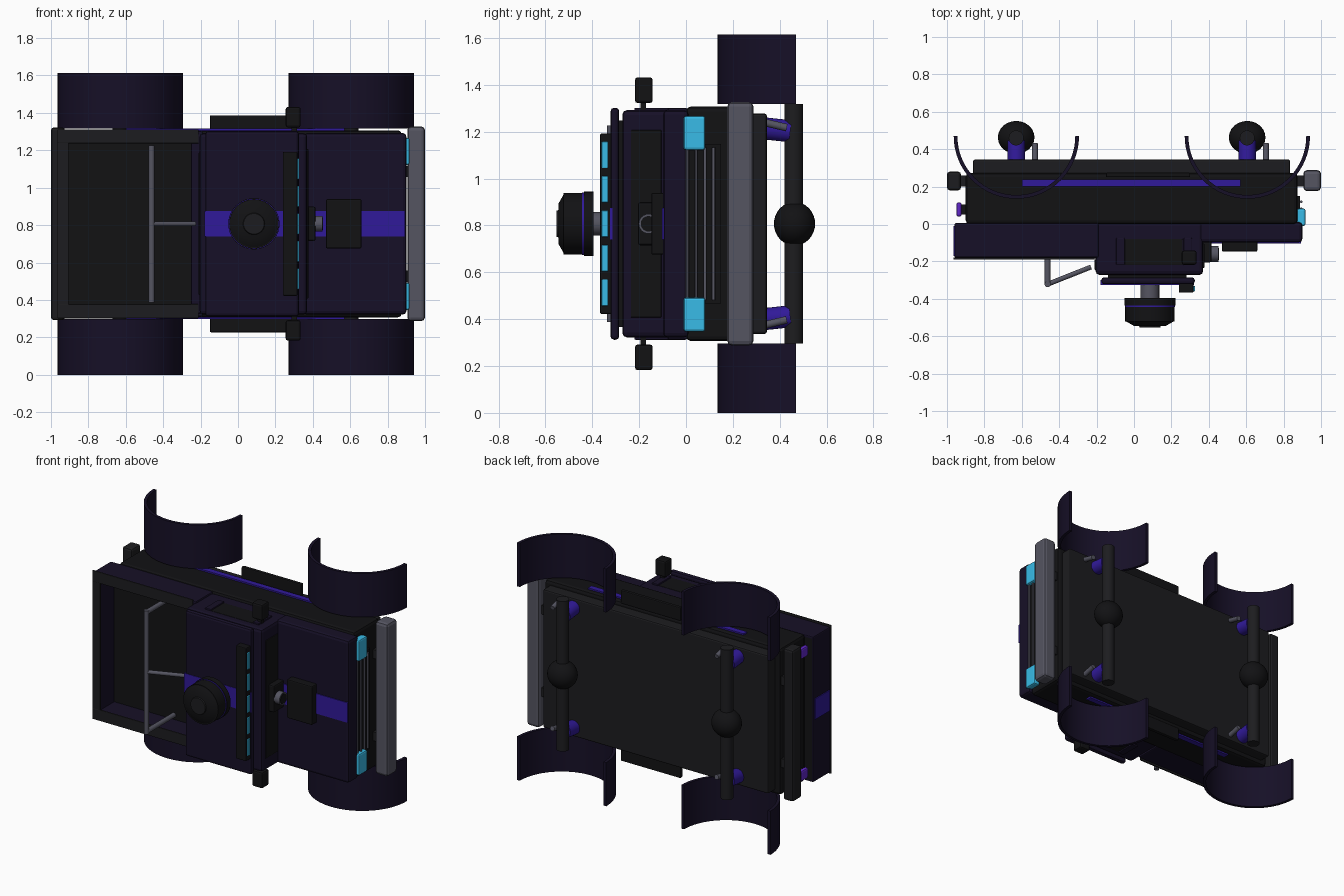
import bpy, bmesh
from math import pi, cos, sin
from mathutils import Vector

if "Cube" in bpy.data.objects:
    bpy.data.objects.remove(bpy.data.objects["Cube"])

ZC = 0.807  # centre plane: the truck lies on its side, nose to +x, roof to -y


def mat(name, c):
    m = bpy.data.materials.new(name)
    m.diffuse_color = (*c, 1)
    m.use_nodes = True
    m.node_tree.nodes["Principled BSDF"].inputs["Base Color"].default_value = m.diffuse_color
    return m


BLACK = mat("black trim", (0.006, 0.006, 0.007))
DARK = mat("dark grey", (0.012, 0.012, 0.014))
PAINT = mat("midnight paint", (0.008, 0.005, 0.02))
PURPLE = mat("violet stripe", (0.03, 0.01, 0.32))
TAIL = mat("tail violet", (0.12, 0.02, 0.6))
CYAN = mat("cyan lamp", (0.04, 0.5, 0.8))
STEEL = mat("steel", (0.09, 0.09, 0.12))


def finish(name, bm, m, bevel=0, smooth=False):
    bmesh.ops.recalc_face_normals(bm, faces=bm.faces)
    me = bpy.data.meshes.new(name)
    bm.to_mesh(me)
    bm.free()
    ob = bpy.data.objects.new(name, me)
    bpy.context.collection.objects.link(ob)
    me.materials.append(m)
    if smooth:
        bpy.ops.object.select_all(action='DESELECT')
        ob.select_set(True)
        bpy.context.view_layer.objects.active = ob
        bpy.ops.object.shade_smooth_by_angle()
    if bevel:
        b = ob.modifiers.new("bevel", 'BEVEL')
        b.width, b.segments = bevel, 2
    return ob


def box(name, x, y, z, m, bevel=0.0):
    bm = bmesh.new()
    bmesh.ops.create_cube(bm, size=1)
    for v in bm.verts:
        v.co = [(a + b) / 2 + c * (b - a) for (a, b), c in zip((x, y, z), v.co)]
    return finish(name, bm, m, bevel)


def wide(name, x, y, half, m, bevel=0.0):
    return box(name, x, y, (ZC - half, ZC + half), m, bevel)


def pair(name, x, y, z, m, bevel=0.0):
    # z is distance from the centre plane
    box(name + "_left", x, y, (ZC + z[0], ZC + z[1]), m, bevel)
    box(name + "_right", x, y, (ZC - z[1], ZC - z[0]), m, bevel)


def rod(name, a, b, r, m, r2=None, n=24):
    a, b = Vector(a), Vector(b)
    bm = bmesh.new()
    bmesh.ops.create_cone(bm, cap_ends=True, segments=n, radius1=r,
                          radius2=r if r2 is None else r2, depth=(b - a).length)
    q = (b - a).to_track_quat('Z', 'Y')
    for v in bm.verts:
        v.co = q @ v.co + (a + b) / 2
    return finish(name, bm, m, smooth=True)


def fender(name, cx, z0, z1, n=32):
    bm = bmesh.new()
    rings = []
    for i in range(n + 1):
        t = pi * i / n
        rings.append([bm.verts.new((cx + r * cos(t), 0.47 - r * sin(t), z))
                      for r, z in ((0.335, z0), (0.335, z1), (0.315, z1), (0.315, z0))])
    for p, q in zip(rings, rings[1:]):
        for k in range(4):
            bm.faces.new((p[k], p[k - 1], q[k - 1], q[k]))
    bm.faces.new(rings[0])
    bm.faces.new(rings[-1])
    finish(name, bm, PAINT, smooth=True)


# Chassis and lower body
wide("chassis_plate", (-0.86, 0.835), (0.25, 0.345), 0.47, DARK, 0.01)
wide("lower_body", (-0.90, 0.875), (0, 0.272), 0.5, BLACK, 0.02)
pair("side_stripe", (-0.60, 0.57), (0.2, 0.238), (0.495, 0.51), PURPLE)
pair("side_step", (-0.15, 0.30), (0.25, 0.275), (0.49, 0.58), BLACK, 0.006)

# Bumpers
wide("front_bumper", (0.905, 1.0), (0.176, 0.288), 0.52, STEEL, 0.02)
wide("rear_bumper", (-1.0, -0.925), (0.18, 0.28), 0.515, DARK, 0.015)
pair("bumper_bracket", (0.85, 0.93), (0.2, 0.26), (0.25, 0.31), DARK)
pair("rear_bumper_bracket", (-0.95, -0.85), (0.2, 0.26), (0.25, 0.31), DARK)

# Load bed: floor, four walls and rim
wide("bed_floor", (-0.95, -0.19), (-0.03, 0.005), 0.48, BLACK)
pair("bed_side", (-0.96, -0.19), (-0.18, 0.005), (0.435, 0.495), PAINT, 0.008)
pair("bed_rim", (-0.965, -0.21), (-0.19, -0.178), (0.43, 0.505), DARK, 0.004)
wide("tailgate", (-0.96, -0.91), (-0.18, 0.005), 0.49, PAINT, 0.008)
wide("tailgate_rim", (-0.965, -0.905), (-0.189, -0.178), 0.5, DARK, 0.004)
wide("bed_front_wall", (-0.25, -0.19), (-0.185, 0.005), 0.48, PAINT, 0.008)
wide("tailgate_stripe", (-0.966, -0.95), (-0.17, -0.01), 0.07, PURPLE)
pair("tail_light", (-0.95, -0.922), (0.04, 0.115), (0.38, 0.45), TAIL, 0.01)
pair("tail_light_base", (-0.93, -0.89), (0.05, 0.105), (0.39, 0.44), BLACK)

# Cab, windows and roof
wide("cab", (-0.205, 0.37), (-0.272, 0.01), 0.485, PAINT, 0.02)
wide("windshield", (0.36, 0.376), (-0.235, -0.105), 0.4, BLACK, 0.004)
wide("rear_window", (-0.212, -0.2), (-0.245, -0.19), 0.38, BLACK, 0.004)
pair("side_window", (-0.05, 0.26), (-0.22, -0.08), (0.47, 0.488), BLACK, 0.004)
for i, x in enumerate((-0.095, 0.265)):
    pair(f"window_pillar_{i}", (x, x + 0.045), (-0.22, -0.075), (0.47, 0.495), PAINT, 0.004)
wide("roof_mount", (-0.14, 0.28), (-0.295, -0.265), 0.44, BLACK)
wide("roof_slab", (-0.175, 0.325), (-0.322, -0.285), 0.495, PAINT, 0.015)
wide("roof_stripe", (-0.178, 0.322), (-0.325, -0.3), 0.068, PURPLE)
pair("mirror", (0.255, 0.335), (-0.218, -0.142), (0.515, 0.625), BLACK, 0.012)
pair("mirror_arm", (0.285, 0.315), (-0.195, -0.17), (0.47, 0.53), BLACK)

# Roof light bar
wide("light_bar", (0.24, 0.318), (-0.367, -0.315), 0.385, BLACK, 0.006)
for i in range(5):
    z = ZC + (i - 2) * 0.147
    box(f"light_bar_lamp_{i}", (0.305, 0.326), (-0.36, -0.332), (z - 0.056, z + 0.056), CYAN, 0.003)

# Hood, stripe and scoop
wide("hood", (0.35, 0.90), (-0.098, 0.01), 0.485, PAINT, 0.018)
wide("hood_stripe", (0.37, 0.894), (-0.103, -0.09), 0.068, PURPLE)
wide("hood_scoop", (0.47, 0.66), (-0.148, -0.09), 0.132, BLACK, 0.008)
wide("intake_block", (0.365, 0.415), (-0.205, -0.095), 0.092, BLACK, 0.01)
rod("intake_tube", (0.41, -0.16, ZC), (0.452, -0.16, ZC), 0.042, STEEL)
rod("intake_core", (0.44, -0.16, ZC), (0.455, -0.16, ZC), 0.033, BLACK)

# Grille and headlights
wide("grille", (0.86, 0.888), (0, 0.15), 0.34, BLACK)
for i in range(4):
    rod(f"grille_bar_{i}", (0.895, 0.005 + 0.038 * i, ZC - 0.325),
        (0.895, 0.005 + 0.038 * i, ZC + 0.325), 0.007, STEEL, n=12)
pair("headlight", (0.87, 0.917), (-0.01, 0.082), (0.315, 0.46), CYAN, 0.01)

# Roof turret
TX = 0.085
for nm, y0, y1, r, r2, m in (
        ("turret_post", -0.31, -0.40, 0.05, 0.05, STEEL),
        ("turret_base", -0.395, -0.435, 0.137, 0.137, BLACK),
        ("turret_ring", -0.435, -0.443, 0.134, 0.134, PURPLE),
        ("turret_drum", -0.443, -0.522, 0.132, 0.132, BLACK),
        ("turret_cap", -0.522, -0.545, 0.125, 0.085, BLACK),
        ("turret_button", -0.54, -0.553, 0.06, 0.055, DARK)):
    rod(nm, (TX, y0, ZC), (TX, y1, ZC), r, m, r2, 40)

# Roll bar in the bed
rod("roll_bar_top", (-0.462, -0.322, ZC - 0.42), (-0.462, -0.322, ZC + 0.42), 0.016, STEEL)
rod("roll_bar_brace", (-0.462, -0.322, ZC), (-0.23, -0.23, ZC), 0.013, STEEL)
for side, s in (("left", 1), ("right", -1)):
    rod("roll_bar_leg_" + side, (-0.462, -0.322, ZC + s * 0.405),
        (-0.462, -0.02, ZC + s * 0.405), 0.016, STEEL)

# Axles, differentials, shocks and fenders
for end, cx in (("rear", -0.63), ("front", 0.605)):
    rod(end + "_axle", (cx, 0.46, ZC - 0.51), (cx, 0.46, ZC + 0.51), 0.04, DARK)
    bm = bmesh.new()
    bmesh.ops.create_uvsphere(bm, u_segments=24, v_segments=16, radius=1)
    for v in bm.verts:
        v.co = Vector((cx + 0.098 * v.co.x, 0.463 + 0.088 * v.co.y, ZC + 0.093 * v.co.z))
    finish(end + "_differential", bm, BLACK, smooth=True)
    for side, s in (("left", 1), ("right", -1)):
        rod(f"{end}_spring_{side}", (cx, 0.26, ZC + s * 0.415), (cx, 0.445, ZC + s * 0.395), 0.047, PURPLE)
        rod(f"{end}_damper_{side}", (cx + 0.1, 0.26, ZC + s * 0.45), (cx + 0.1, 0.43, ZC + s * 0.41), 0.016, STEEL)
        z = sorted((ZC + s * 0.51, ZC + s * 0.807))
        fender(f"{end}_fender_{side}", cx + 0.001, *z)
